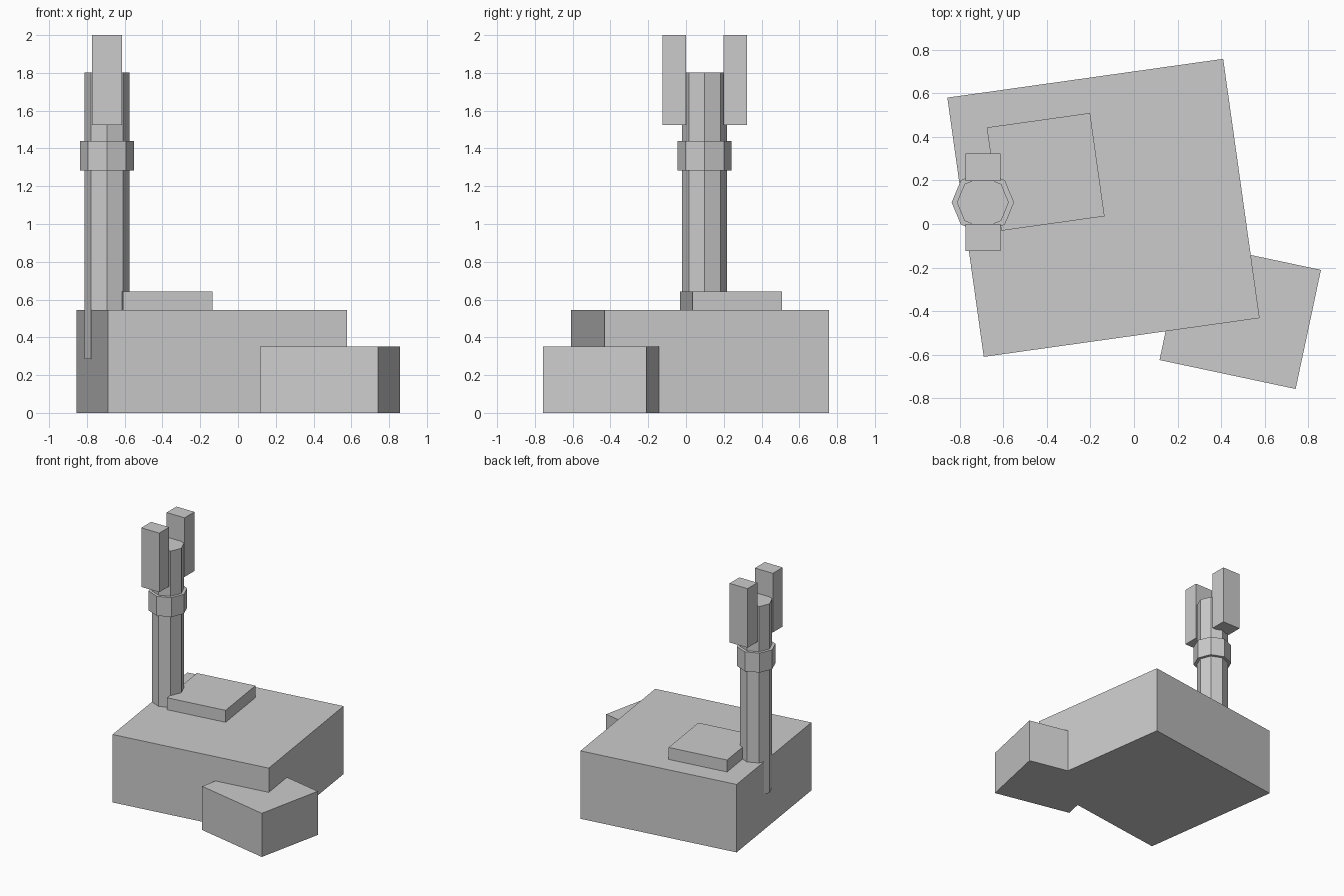
import bpy
from math import radians

if "Cube" in bpy.data.objects:
    bpy.data.objects.remove(bpy.data.objects["Cube"])


def box(name, x, y, z0, z1, width, depth, turn=0):
    """Box standing from z0 to z1, turned by degrees about its upright axis."""
    bpy.ops.mesh.primitive_cube_add(size=1, location=(x, y, (z0 + z1) / 2),
                                    rotation=(0, 0, radians(turn)))
    ob = bpy.context.object
    ob.name = name
    ob.scale = (width, depth, z1 - z0)
    bpy.ops.object.transform_apply(location=False, rotation=False, scale=True)
    return ob


def octagon(name, x, y, z0, z1, radius):
    """Flat-sided prism with eight sides and corners on the x and y axes."""
    bpy.ops.mesh.primitive_cylinder_add(vertices=8, radius=radius, depth=z1 - z0,
                                        location=(x, y, (z0 + z1) / 2))
    ob = bpy.context.object
    ob.name = name
    return ob


# Base blocks
box("main_block", -0.14, 0.074, 0, 0.546, 1.277, 1.2, 8)
box("side_block", 0.487, -0.417, 0, 0.351, 0.638, 0.558, -12)
box("roof_slab", -0.405, 0.239, 0.546, 0.642, 0.478, 0.478, 8)

# Tower, sunk into the edge of the main block
TX, TY = -0.693, 0.099
octagon("tower_shaft", TX, TY, 0.284, 1.803, 0.119)
octagon("tower_collar", TX, TY, 1.284, 1.44, 0.143)

# Pair of upright prongs at the top
for label, side in (("front", -1), ("back", 1)):
    box(label + "_prong", TX, TY + side * 0.161, 1.525, 2.0, 0.16, 0.125)
